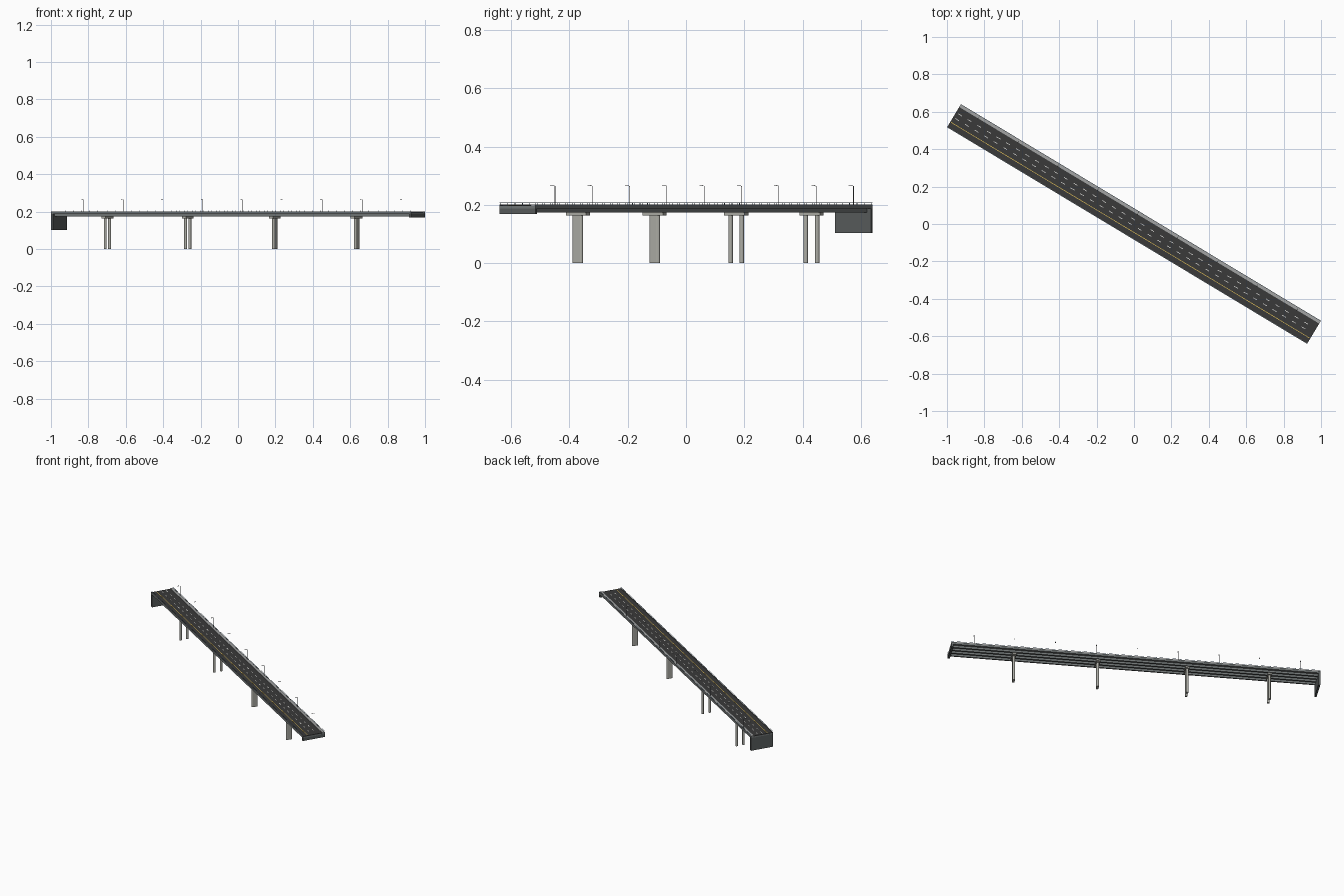
import bpy, bmesh, math
from mathutils import Matrix, Vector

if "Cube" in bpy.data.objects:
    bpy.data.objects.remove(bpy.data.objects["Cube"])

ANGLE = -math.atan2(1.155, 1.92)         # plan angle of the bridge
ROT = Matrix.Rotation(ANGLE, 4, 'Z')
HL, HW = 1.123, 0.072                    # half length, half width


def mat(name, r, g, b):
    m = bpy.data.materials.new(name)
    m.diffuse_color = (r, g, b, 1)
    m.use_nodes = True
    m.node_tree.nodes["Principled BSDF"].inputs["Base Color"].default_value = m.diffuse_color
    return m


ASPHALT = mat("asphalt", 0.042, 0.042, 0.042)
STEEL = mat("girder_grey", 0.17, 0.185, 0.185)
DARK = mat("dark_abutment_grey", 0.10, 0.11, 0.11)
CONCRETE = mat("pier_concrete", 0.42, 0.42, 0.38)
PAVING = mat("walkway_grey", 0.36, 0.37, 0.37)
RAIL = mat("blue_grey_rail", 0.14, 0.25, 0.38)
WHITE = mat("white_paint", 0.85, 0.85, 0.82)
YELLOW = mat("yellow_paint", 0.85, 0.58, 0.10)
LAMP = mat("lamp_grey", 0.22, 0.23, 0.24)


def finish(name, bm, material):
    bmesh.ops.transform(bm, matrix=ROT, verts=bm.verts)
    me = bpy.data.meshes.new(name)
    bm.to_mesh(me)
    bm.free()
    me.materials.append(material)
    ob = bpy.data.objects.new(name, me)
    bpy.context.collection.objects.link(ob)
    return ob


def add_box(bm, u0, u1, v0, v1, z0, z1):
    m = Matrix.Translation(((u0 + u1) / 2, (v0 + v1) / 2, (z0 + z1) / 2))
    m = m @ Matrix.Diagonal((u1 - u0, v1 - v0, z1 - z0, 1))
    bmesh.ops.create_cube(bm, size=1, matrix=m)


def boxes(name, material, items):
    bm = bmesh.new()
    for it in items:
        add_box(bm, *it)
    return finish(name, bm, material)


def add_prism(bm, pts, z0, z1):
    f = bm.faces.new([bm.verts.new((x, y, z0)) for x, y in pts])
    ext = bmesh.ops.extrude_face_region(bm, geom=[f])
    top = [g for g in ext["geom"] if isinstance(g, bmesh.types.BMVert)]
    bmesh.ops.translate(bm, vec=(0, 0, z1 - z0), verts=top)
    bmesh.ops.recalc_face_normals(bm, faces=bm.faces)


# Deck slab, road surface and girders
boxes("deck_slab", STEEL, [(-HL, HL, -HW, HW, 0.187, 0.196)])
boxes("road_surface", ASPHALT, [(-HL, HL, -0.069, 0.054, 0.196, 0.198)])
boxes("girders", STEEL, [(-HL + 0.012, HL - 0.012, v - 0.005, v + 0.005, 0.174, 0.187)
                         for v in (-0.051, -0.017, 0.017, 0.051)])

# Raised walkway and edge curbs
boxes("walkway", PAVING, [(-HL, HL, 0.054, 0.069, 0.196, 0.201)])
boxes("edge_curbs", STEEL, [(-HL, HL, -HW, -0.069, 0.196, 0.2015),
                            (-HL, HL, 0.069, HW, 0.196, 0.2015)])

# End walls, one tall and one shallow
boxes("tall_abutment", DARK, [(-HL, -HL + 0.012, -HW, HW, 0.103, 0.196)])
boxes("shallow_abutment", DARK, [(HL - 0.012, HL, -HW, HW, 0.168, 0.196)])


# Lane markings
def dashes(v, step, length, w):
    n = int(2 * HL / step)
    start = -n * step / 2
    return [(start + i * step, start + i * step + length, v - w, v + w, 0.198, 0.1985)
            for i in range(n)]


boxes("yellow_line", YELLOW, [(-HL + 0.005, HL - 0.005, -0.040, -0.037, 0.198, 0.1985)])
boxes("white_dashes", WHITE, dashes(-0.009, 0.06, 0.024, 0.0016) + dashes(0.0205, 0.06, 0.024, 0.0016))

# Slim railings with posts on both edges
rail = []
for v in (-0.0705, 0.0705):
    rail += [(-HL, HL, v - 0.0006, v + 0.0006, 0.2062, 0.2074)]
    rail += [(u - 0.0008, u + 0.0008, v - 0.0006, v + 0.0006, 0.2015, 0.2065)
             for u in [-HL + 0.002 + i * (2 * HL - 0.004) / 45 for i in range(46)]]
boxes("railings", RAIL, rail)

# Piers: two pairs of round columns, then two wall piers with rounded ends
PV = 0.009
for i, u in enumerate((-0.82, -0.319, 0.224, 0.735)):
    bm = bmesh.new()
    if i < 2:
        for s in (-1, 1):
            add_prism(bm, [(u + 0.0078 * math.cos(a * math.pi / 8),
                            PV + s * 0.0225 + 0.0078 * math.sin(a * math.pi / 8))
                           for a in range(16)], 0, 0.166)
    else:
        r, h = 0.0075, 0.0125
        pts = [(u + r * math.cos(a * math.pi / 6), PV + h + r * math.sin(a * math.pi / 6))
               for a in range(7)]
        pts += [(2 * u - x, 2 * PV - y) for x, y in pts]
        add_prism(bm, pts, 0, 0.166)
    finish(f"pier_{i + 1}", bm, CONCRETE)
    boxes(f"pier_cap_{i + 1}", CONCRETE,
          [(u - 0.0125, u + 0.0125, PV - 0.041, PV + 0.041, 0.164, 0.1745)])

# Street lamps along the walkway edge
bm = bmesh.new()
for i in range(9):
    u = -1.005 + i * 0.2485
    v = 0.0665
    add_box(bm, u - 0.0007, u + 0.0007, v - 0.0007, v + 0.0007, 0.2, 0.264)
    m = Matrix.Translation((u, v - 0.005, 0.2652)) @ Matrix.Rotation(-0.25, 4, 'X')
    bmesh.ops.create_cube(bm, size=1, matrix=m @ Matrix.Diagonal((0.0014, 0.0115, 0.0014, 1)))
    add_box(bm, u - 0.002, u + 0.002, v - 0.018, v - 0.009, 0.2655, 0.2675)
finish("street_lamps", bm, LAMP)
